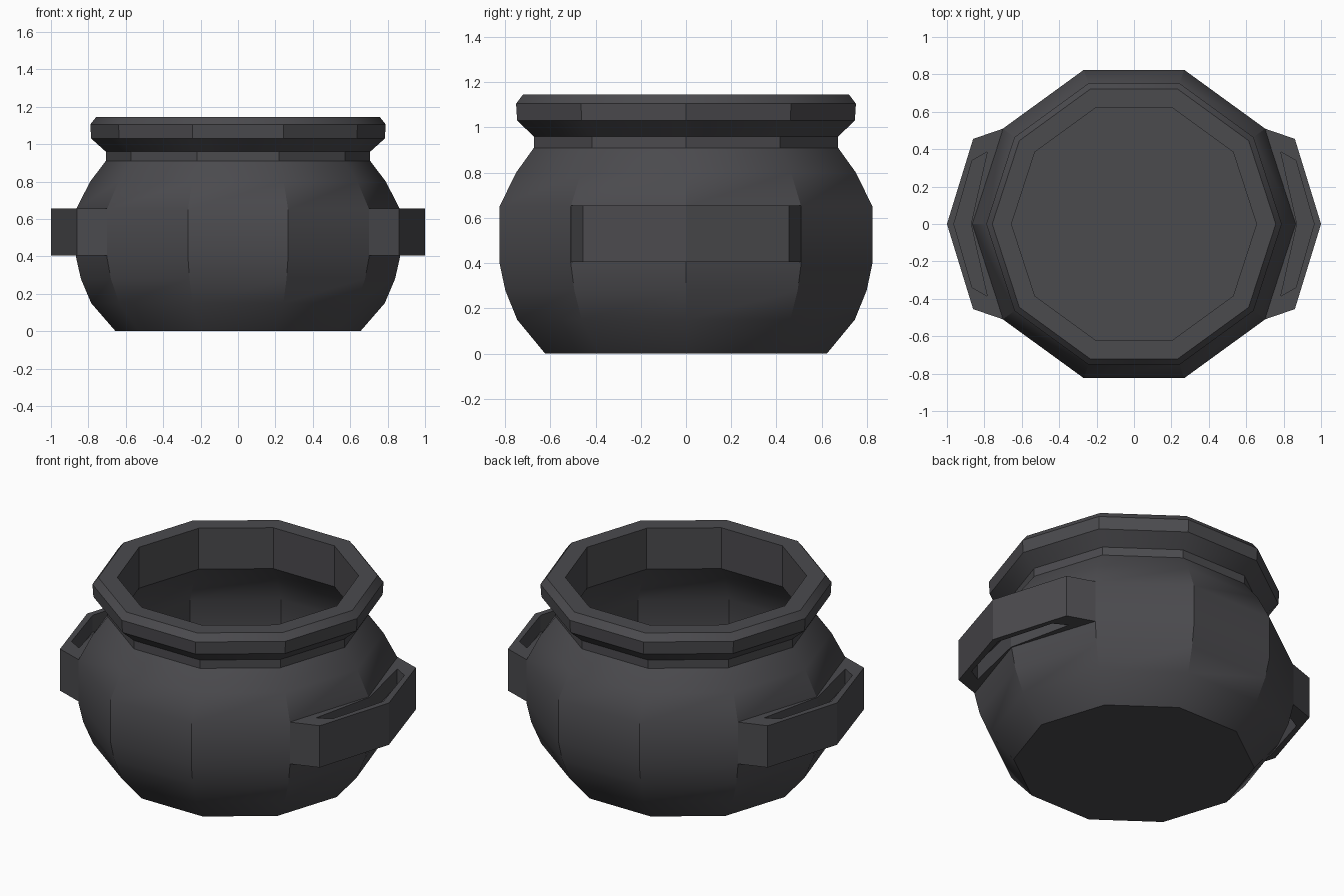
import bpy
import bmesh
from math import cos, sin, radians, tau

cube = bpy.data.objects.get("Cube")
if cube:
    bpy.data.objects.remove(cube, do_unlink=True)

# Dark cast iron, the only colour
iron = bpy.data.materials.new("dark_iron")
iron.use_nodes = True
colour = (0.07, 0.069, 0.076, 1)
iron.diffuse_color = colour
shader = next(n for n in iron.node_tree.nodes if n.type == "BSDF_PRINCIPLED")
shader.inputs["Base Color"].default_value = colour
shader.inputs["Roughness"].default_value = 0.8


def loft(name, loops):
    """Bridge matching loops of points and cap both ends."""
    bm = bmesh.new()
    rings = [[bm.verts.new(p) for p in loop] for loop in loops]
    for a, b in zip(rings, rings[1:]):
        n = len(a)
        for i in range(n):
            j = (i + 1) % n
            bm.faces.new((a[i], a[j], b[j], b[i]))
    bm.faces.new(rings[0])
    bm.faces.new(rings[-1])
    bmesh.ops.recalc_face_normals(bm, faces=bm.faces)
    mesh = bpy.data.meshes.new(name)
    bm.to_mesh(mesh)
    bm.free()
    mesh.materials.append(iron)
    obj = bpy.data.objects.new(name, mesh)
    bpy.context.collection.objects.link(obj)
    return obj


# Pot body: ten-sided lathe, (radius, height) up the outside, over the rim, down the inside
SIDES = 10
profile = [
    (0.655, 0), (0.785, 0.15), (0.84, 0.28), (0.867, 0.40), (0.867, 0.65),
    (0.79, 0.80), (0.707, 0.91), (0.707, 0.96),
    (0.785, 1.03), (0.79, 1.105), (0.758, 1.145),
    (0.655, 1.145), (0.655, 0.90), (0.735, 0.79), (0.80, 0.65),
    (0.80, 0.40), (0.78, 0.29), (0.73, 0.18), (0.66, 0.08),
]
body = loft("pot_body", [
    [(r * cos(tau * i / SIDES), r * sin(tau * i / SIDES), z) for i in range(SIDES)]
    for r, z in profile
])
bpy.context.view_layer.objects.active = body
body.select_set(True)
bpy.ops.object.shade_smooth_by_angle(angle=radians(30))
body.select_set(False)

# Side handles: bent block with a recessed slot above and below
outer = [(0.70, 0.51), (0.86, 0.455), (1.0, 0), (0.86, -0.455), (0.70, -0.51), (0.86, 0)]
slot = [(0.785, 0.385), (0.865, 0.34), (0.963, 0), (0.865, -0.34), (0.785, -0.385), (0.872, 0)]
LOW, HIGH, DEPTH = 0.405, 0.655, 0.1
levels = [(slot, HIGH - DEPTH), (slot, HIGH), (outer, HIGH),
          (outer, LOW), (slot, LOW), (slot, LOW + DEPTH)]
for name, side in (("left_handle", 1), ("right_handle", -1)):
    loft(name, [[(side * x, y, z) for x, y in shape] for shape, z in levels])
